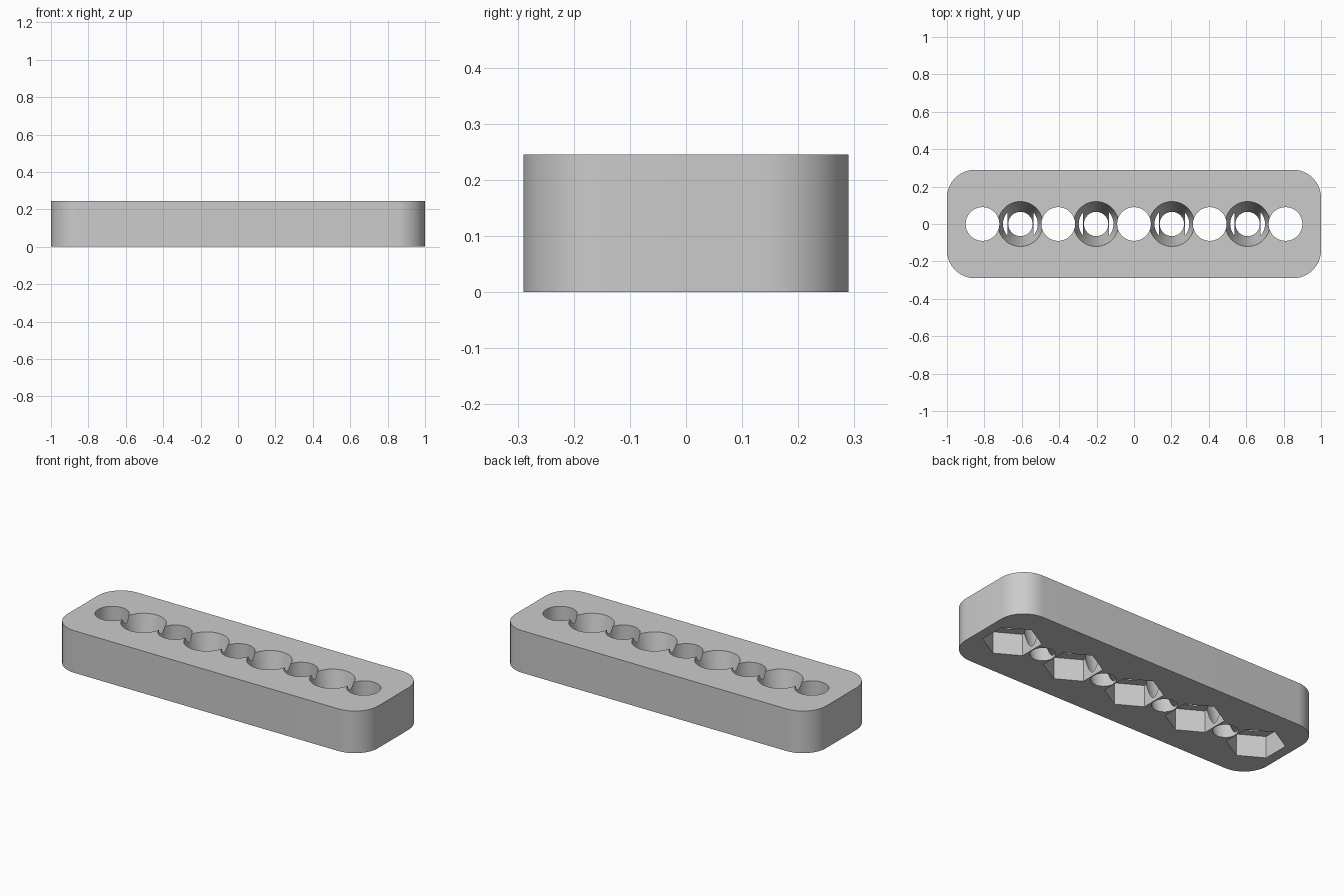
import bpy, bmesh, math

cube = bpy.data.objects.get("Cube")
if cube:
    bpy.data.objects.remove(cube, do_unlink=True)

HEIGHT = 0.245
HALF_X, HALF_Y, CORNER = 1.0, 0.29, 0.15
PITCH = 0.2025

grey = bpy.data.materials.new("light grey plastic")
grey.use_nodes = True
grey.diffuse_color = (0.6, 0.6, 0.6, 1)
grey.node_tree.nodes["Principled BSDF"].inputs["Base Color"].default_value = (0.6, 0.6, 0.6, 1)


def link_mesh(name, bm):
    bmesh.ops.recalc_face_normals(bm, faces=bm.faces)
    mesh = bpy.data.meshes.new(name)
    bm.to_mesh(mesh)
    bm.free()
    obj = bpy.data.objects.new(name, mesh)
    bpy.context.collection.objects.link(obj)
    return obj


def rounded_block(name):
    """Rounded rectangle outline, extruded upwards."""
    bm = bmesh.new()
    verts = []
    steps = 16
    for quarter, (sx, sy) in enumerate([(1, 1), (-1, 1), (-1, -1), (1, -1)]):
        for i in range(steps + 1):
            a = math.pi / 2 * (quarter + i / steps)
            verts.append(bm.verts.new((sx * (HALF_X - CORNER) + CORNER * math.cos(a),
                                       sy * (HALF_Y - CORNER) + CORNER * math.sin(a), 0)))
    face = bm.faces.new(verts)
    ext = bmesh.ops.extrude_face_region(bm, geom=[face])
    top = [v for v in ext["geom"] if isinstance(v, bmesh.types.BMVert)]
    bmesh.ops.translate(bm, verts=top, vec=(0, 0, HEIGHT))
    return link_mesh(name, bm)


def cut(body, name, x, sides, r_low, r_high, z_low, z_high, turn=0.0):
    """Subtract a vertical prism or cone from the body."""
    bm = bmesh.new()
    bmesh.ops.create_cone(bm, cap_ends=True, segments=sides, radius1=r_low,
                          radius2=r_high, depth=z_high - z_low)
    for v in bm.verts:
        c, s = math.cos(turn), math.sin(turn)
        px, py, pz = v.co
        v.co = (px * c - py * s + x, px * s + py * c, pz + (z_low + z_high) / 2)
    cutter = link_mesh(name, bm)
    cutter.hide_render = True
    mod = body.modifiers.new(name, 'BOOLEAN')
    mod.operation = 'DIFFERENCE'
    mod.solver = 'EXACT'
    mod.object = cutter
    bpy.ops.object.modifier_apply(modifier=mod.name)
    bpy.data.objects.remove(cutter, do_unlink=True)


body = rounded_block("mounting_block")
bpy.ops.object.select_all(action='DESELECT')
body.select_set(True)
bpy.context.view_layer.objects.active = body

over = 0.02
slope = (0.12 - 0.065) / HEIGHT
for i in range(-4, 5):
    x = i * PITCH
    if i % 2:
        # tapered screw holes, wide at the top
        cut(body, "tapered_hole", x, 64, 0.065 - slope * over, 0.12 + slope * over,
            -over, HEIGHT + over)
    else:
        # straight bolt holes with hexagonal nut pockets underneath
        cut(body, "bolt_hole", x, 64, 0.09, 0.09, -over, HEIGHT + over)
        bm_turn = 0.0  # first vertex of the prism already points along y
        cut(body, "nut_pocket", x, 6, 0.153, 0.153, -over, 0.125, bm_turn)

body.data.materials.clear()
body.data.materials.append(grey)
for p in body.data.polygons:
    p.material_index = 0
bpy.ops.object.shade_smooth_by_angle(angle=math.radians(25))
